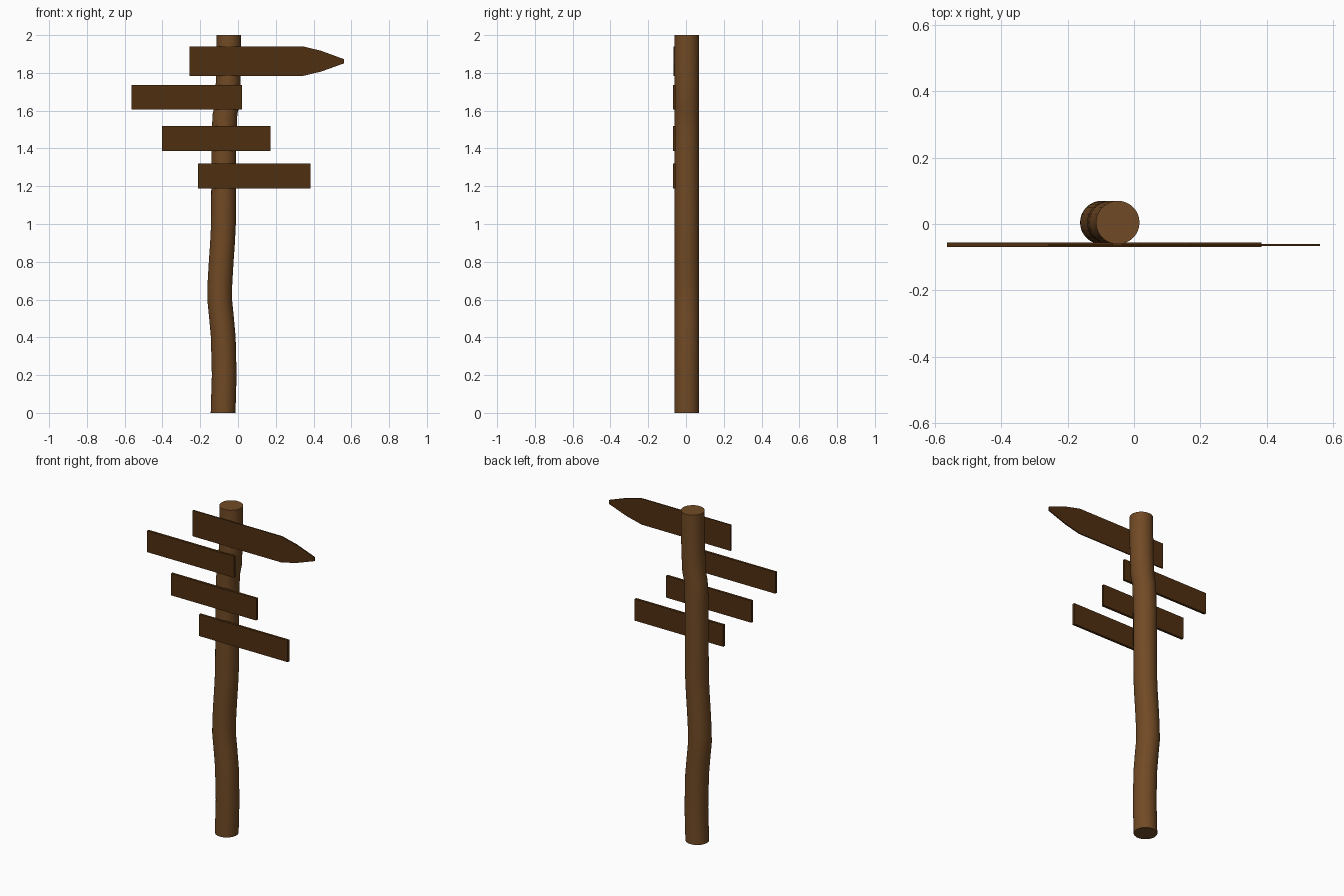
import bpy, bmesh, math

if "Cube" in bpy.data.objects:
    bpy.data.objects.remove(bpy.data.objects["Cube"])


def material(name, rgb):
    m = bpy.data.materials.new(name)
    m.diffuse_color = (*rgb, 1)
    m.use_nodes = True
    m.node_tree.nodes["Principled BSDF"].inputs["Base Color"].default_value = m.diffuse_color
    return m


POST = material("post brown", (0.165, 0.068, 0.018))
BOARD = material("dark board brown", (0.078, 0.028, 0.005))


def make_object(name, bm, mat):
    bmesh.ops.recalc_face_normals(bm, faces=bm.faces)
    mesh = bpy.data.meshes.new(name)
    bm.to_mesh(mesh)
    bm.free()
    mesh.materials.append(mat)
    ob = bpy.data.objects.new(name, mesh)
    bpy.context.collection.objects.link(ob)
    return ob


def plank(name, outline, y0, y1):
    """Extrude an x/z outline between two depths."""
    bm = bmesh.new()
    face = bm.faces.new([bm.verts.new((x, y0, z)) for x, z in outline])
    ext = bmesh.ops.extrude_face_region(bm, geom=[face])
    verts = [g for g in ext["geom"] if isinstance(g, bmesh.types.BMVert)]
    bmesh.ops.translate(bm, verts=verts, vec=(0, y1 - y0, 0))
    return make_object(name, bm, BOARD)


# Crooked round post: (height, centre x) of each ring
SIDES, RADIUS, POST_Y = 32, 0.0655, 0.0045
path = [(0, -0.079), (0.2, -0.073), (0.4, -0.078), (0.5, -0.087), (0.6, -0.097),
        (0.68, -0.096), (0.8, -0.089), (0.9, -0.082), (1.0, -0.077), (1.2, -0.076),
        (1.4, -0.076), (1.5, -0.073), (1.58, -0.069), (1.63, -0.058),
        (1.75, -0.052), (1.9, -0.049), (2.0, -0.049)]
bm = bmesh.new()
rings = []
for z, cx in path:
    rings.append([bm.verts.new((cx + RADIUS * math.cos(2 * math.pi * i / SIDES),
                                POST_Y + RADIUS * math.sin(2 * math.pi * i / SIDES), z))
                  for i in range(SIDES)])
for a, b in zip(rings, rings[1:]):
    for i in range(SIDES):
        j = (i + 1) % SIDES
        bm.faces.new((a[i], a[j], b[j], b[i]))
bm.faces.new(rings[0])
bm.faces.new(rings[-1])
post = make_object("post", bm, POST)
bpy.context.view_layer.objects.active = post
post.select_set(True)
bpy.ops.object.shade_smooth_by_angle(angle=math.radians(40))

# Pointed top board, thinner than the others
plank("pointed_board",
      [(-0.258, 1.783), (0.34, 1.783), (0.44, 1.807), (0.56, 1.850),
       (0.56, 1.873), (0.44, 1.917), (0.34, 1.941), (-0.258, 1.941)], -0.067, -0.060)

# Plain rectangular boards
for name, x0, x1, z0, z1 in [("upper_board", -0.563, 0.021, 1.606, 1.736),
                             ("middle_board", -0.402, 0.172, 1.386, 1.519),
                             ("lower_board", -0.212, 0.384, 1.189, 1.321)]:
    plank(name, [(x0, z0), (x1, z0), (x1, z1), (x0, z1)], -0.070, -0.055)
